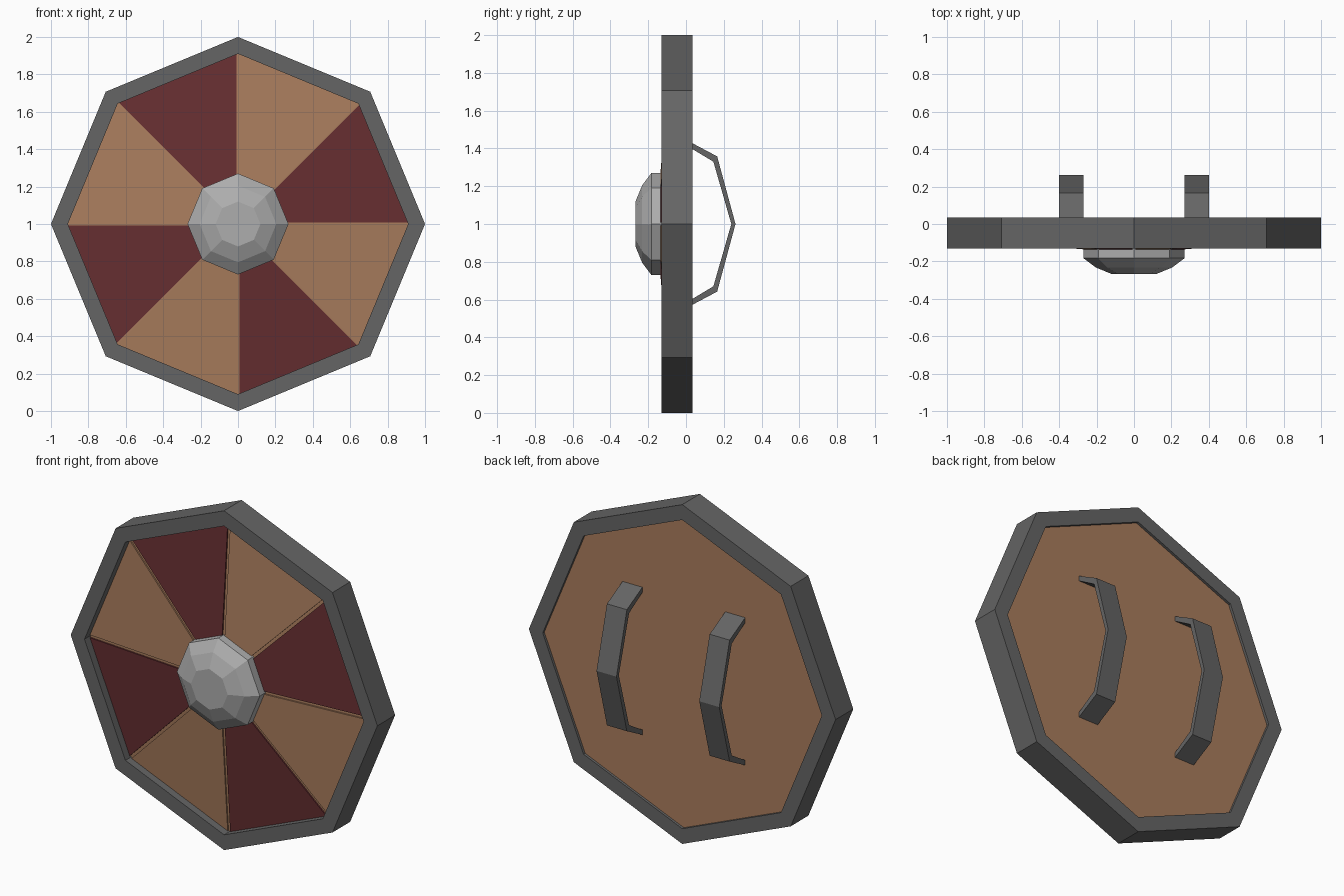
import bpy, bmesh, math
from mathutils import Vector

if "Cube" in bpy.data.objects:
    bpy.data.objects.remove(bpy.data.objects["Cube"])

SIDES = 8
CZ = 1.0  # height of the shield centre


def material(name, rgb):
    m = bpy.data.materials.new(name)
    m.diffuse_color = (*rgb, 1)
    m.use_nodes = True
    m.node_tree.nodes["Principled BSDF"].inputs["Base Color"].default_value = m.diffuse_color
    return m


iron = material("dark iron", (0.13, 0.13, 0.13))
steel = material("light steel", (0.42, 0.42, 0.42))
wood = material("tan wood", (0.40, 0.205, 0.11))
red = material("dark red", (0.135, 0.028, 0.031))


def finish(name, bm, mats):
    bmesh.ops.recalc_face_normals(bm, faces=bm.faces)
    me = bpy.data.meshes.new(name)
    bm.to_mesh(me)
    bm.free()
    for m in mats:
        me.materials.append(m)
    ob = bpy.data.objects.new(name, me)
    bpy.context.collection.objects.link(ob)
    return ob


def polar(r, i, y):
    a = math.tau * i / SIDES
    return Vector((r * math.cos(a), y, CZ + r * math.sin(a)))


def turned(name, profile, mat, closed=False):
    """Eight-sided solid around the y axis from (radius, y) points."""
    bm = bmesh.new()
    rings = [[bm.verts.new(polar(r, i, y)) for i in range(SIDES)] for r, y in profile]
    pairs = list(zip(rings, rings[1:]))
    if closed:
        pairs.append((rings[-1], rings[0]))
    else:
        bm.faces.new(rings[0])
        bm.faces.new(rings[-1])
    for a, b in pairs:
        for i in range(SIDES):
            j = (i + 1) % SIDES
            bm.faces.new((a[i], a[j], b[j], b[i]))
    return finish(name, bm, [mat])


def front_y(r):
    """Shallow cone of the shield's front."""
    return -0.13 + (r - 0.34) * 0.08


# Octagonal iron rim
turned("rim", [(1, -0.13), (1, 0.035), (0.91, 0.035), (0.91, -0.13)], iron, closed=True)

# Wooden body, visible on the back and in the seams
turned("wood_body", [(0.92, 0.02), (0.92, front_y(0.92) + 0.008),
                     (0.15, front_y(0.15) + 0.008)], wood)

# Eight raised wedge plates, alternating red and wood
bm = bmesh.new()
for i in range(SIDES):
    loops = []
    for lift in (0.009, 0.0):
        pts = []
        for r in (0.2, 0.912):
            p, q = polar(r, i, front_y(r) + lift), polar(r, i + 1, front_y(r) + lift)
            t = (q - p).normalized() * 0.009
            pts.append((p + t, q - t))
        (a, b), (c, d) = pts
        loops.append([bm.verts.new(v) for v in (a, b, d, c)])
    back, front = loops
    faces = [bm.faces.new(front), bm.faces.new(back)]
    for k in range(4):
        n = (k + 1) % 4
        faces.append(bm.faces.new((front[k], front[n], back[n], back[k])))
    for f in faces:
        f.material_index = i % 2
finish("wedge_panels", bm, [red, wood])

# Faceted steel boss
turned("boss", [(0.27, -0.11), (0.27, -0.183), (0.205, -0.232), (0.12, -0.267)], steel)

# Two bent grip straps on the back
outer = [(0.02, 0.435), (0.165, 0.358), (0.262, 0.0)]
inner = [(0.02, 0.405), (0.145, 0.33), (0.24, 0.0)]


def mirrored(half):
    return half + [(y, -z) for y, z in reversed(half[:-1])]


for side, x0 in (("left", -0.40), ("right", 0.27)):
    bm = bmesh.new()
    rows = [[[bm.verts.new((x, y, CZ + z)) for x in (x0, x0 + 0.13)]
             for y, z in mirrored(p)] for p in (outer, inner)]
    o, n = rows
    for k in range(len(o) - 1):
        for p in (o, n):
            bm.faces.new((p[k][0], p[k][1], p[k + 1][1], p[k + 1][0]))
        for e in (0, 1):
            bm.faces.new((o[k][e], o[k + 1][e], n[k + 1][e], n[k][e]))
    for k in (0, -1):
        bm.faces.new((o[k][0], o[k][1], n[k][1], n[k][0]))
    finish(side + "_grip", bm, [iron])
